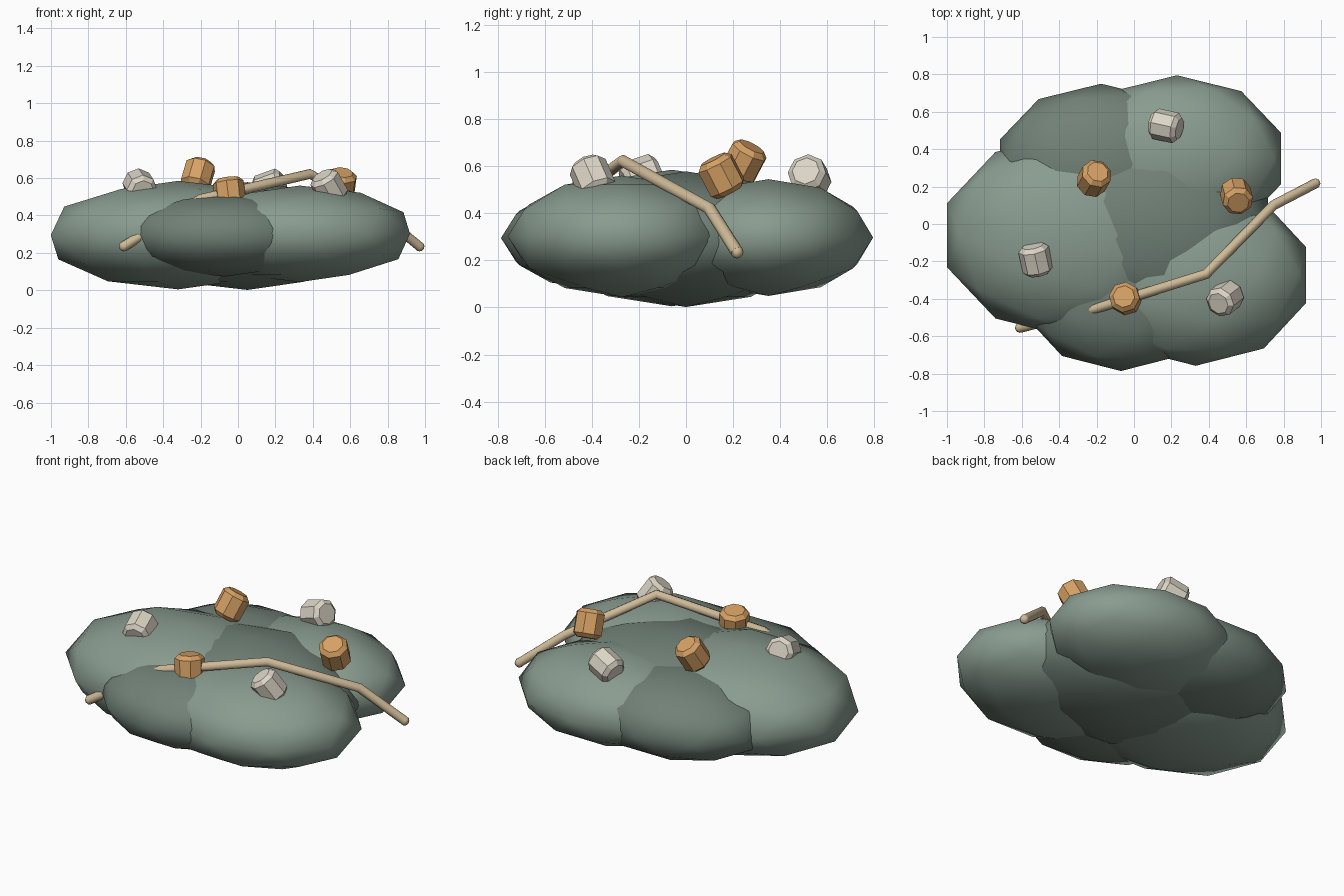
import bpy, bmesh
from mathutils import Vector, Matrix

if "Cube" in bpy.data.objects:
    bpy.data.objects.remove(bpy.data.objects["Cube"])


def material(name, rgb):
    m = bpy.data.materials.new(name)
    m.diffuse_color = (*rgb, 1)
    m.use_nodes = True
    m.node_tree.nodes["Principled BSDF"].inputs["Base Color"].default_value = m.diffuse_color
    return m


LIGHT = material("light_green", (0.25, 0.33, 0.275))
DARK = material("dark_green", (0.165, 0.22, 0.185))
ORANGE = material("orange", (0.68, 0.36, 0.13))
CREAM = material("cream", (0.72, 0.67, 0.57))
WOOD = material("wood", (0.62, 0.49, 0.31))


def add_object(name, bm, mat, smooth):
    bmesh.ops.recalc_face_normals(bm, faces=bm.faces)
    for f in bm.faces:
        f.smooth = smooth
    me = bpy.data.meshes.new(name)
    bm.to_mesh(me)
    bm.free()
    me.materials.append(mat)
    ob = bpy.data.objects.new(name, me)
    bpy.context.collection.objects.link(ob)
    return ob


def mound(name, centre, radii, mat):
    bm = bmesh.new()
    bmesh.ops.create_icosphere(bm, subdivisions=2, radius=1)
    bmesh.ops.scale(bm, vec=radii, verts=bm.verts)
    bmesh.ops.translate(bm, vec=centre, verts=bm.verts)
    add_object(name, bm, mat, True)


def chunk(name, centre, axis, mat, radius=0.083, length=0.16):
    bm = bmesh.new()
    bmesh.ops.create_cone(bm, cap_ends=True, segments=8, radius1=radius,
                          radius2=radius, depth=length)
    rims = [e for e in bm.edges if abs(e.verts[0].co.z - e.verts[1].co.z) < 1e-4]
    bmesh.ops.bevel(bm, geom=rims, offset=0.022, segments=1, affect='EDGES')
    rot = Vector(axis).to_track_quat('Z', 'Y').to_matrix().to_4x4()
    bm.transform(Matrix.Translation(centre) @ rot)
    add_object(name, bm, mat, False)


# Overlapping mounds of the pile
mound("mound_left", (-0.32, -0.06, 0.295), (0.716, 0.55, 0.29), LIGHT)
mound("mound_back_right", (0.23, 0.35, 0.297), (0.585, 0.445, 0.248), LIGHT)
mound("mound_front_right", (0.33, -0.273, 0.302), (0.62, 0.485, 0.258), LIGHT)
mound("mound_back_left", (-0.176, 0.32, 0.295), (0.568, 0.43, 0.235), DARK)
mound("mound_front", (-0.07, -0.366, 0.295), (0.536, 0.42, 0.222), DARK)
mound("mound_centre", (0.05, 0.0, 0.29), (0.70, 0.55, 0.288), DARK)

# Chunks half sunk into the pile
chunk("orange_chunk_1", (-0.214, 0.243, 0.615), (0.25, 0.45, 0.85), ORANGE)
chunk("orange_chunk_2", (0.548, 0.15, 0.56), (0.12, -0.45, 0.87), ORANGE)
chunk("orange_chunk_3", (-0.045, -0.40, 0.52), (-0.12, 0.15, 0.97), ORANGE)
chunk("cream_chunk_1", (-0.525, -0.19, 0.555), (-0.2, 0.9, 0.3), CREAM)
chunk("cream_chunk_2", (0.17, 0.525, 0.553), (0.9, -0.2, 0.33), CREAM)
chunk("cream_chunk_3", (0.487, -0.397, 0.55), (-0.45, -0.35, 0.8), CREAM)

# Bent stick lying across the pile
path = [(-0.61, -0.555, 0.235), (-0.2, -0.45, 0.487), (0.385, -0.268, 0.622),
        (0.745, 0.10, 0.42), (0.97, 0.217, 0.235)]
curve = bpy.data.curves.new("stick", 'CURVE')
curve.dimensions = '3D'
curve.bevel_depth = 0.027
curve.bevel_resolution = 2
curve.use_fill_caps = True
spline = curve.splines.new('POLY')
spline.points.add(len(path) - 1)
for p, co in zip(spline.points, path):
    p.co = (*co, 1)
curve.materials.append(WOOD)
stick = bpy.data.objects.new("stick", curve)
bpy.context.collection.objects.link(stick)

# Rounded stick ends
for i, co in enumerate((path[0], path[-1])):
    bm = bmesh.new()
    bmesh.ops.create_uvsphere(bm, u_segments=8, v_segments=6, radius=0.027)
    bmesh.ops.translate(bm, vec=co, verts=bm.verts)
    add_object(f"stick_end_{i + 1}", bm, WOOD, True)
